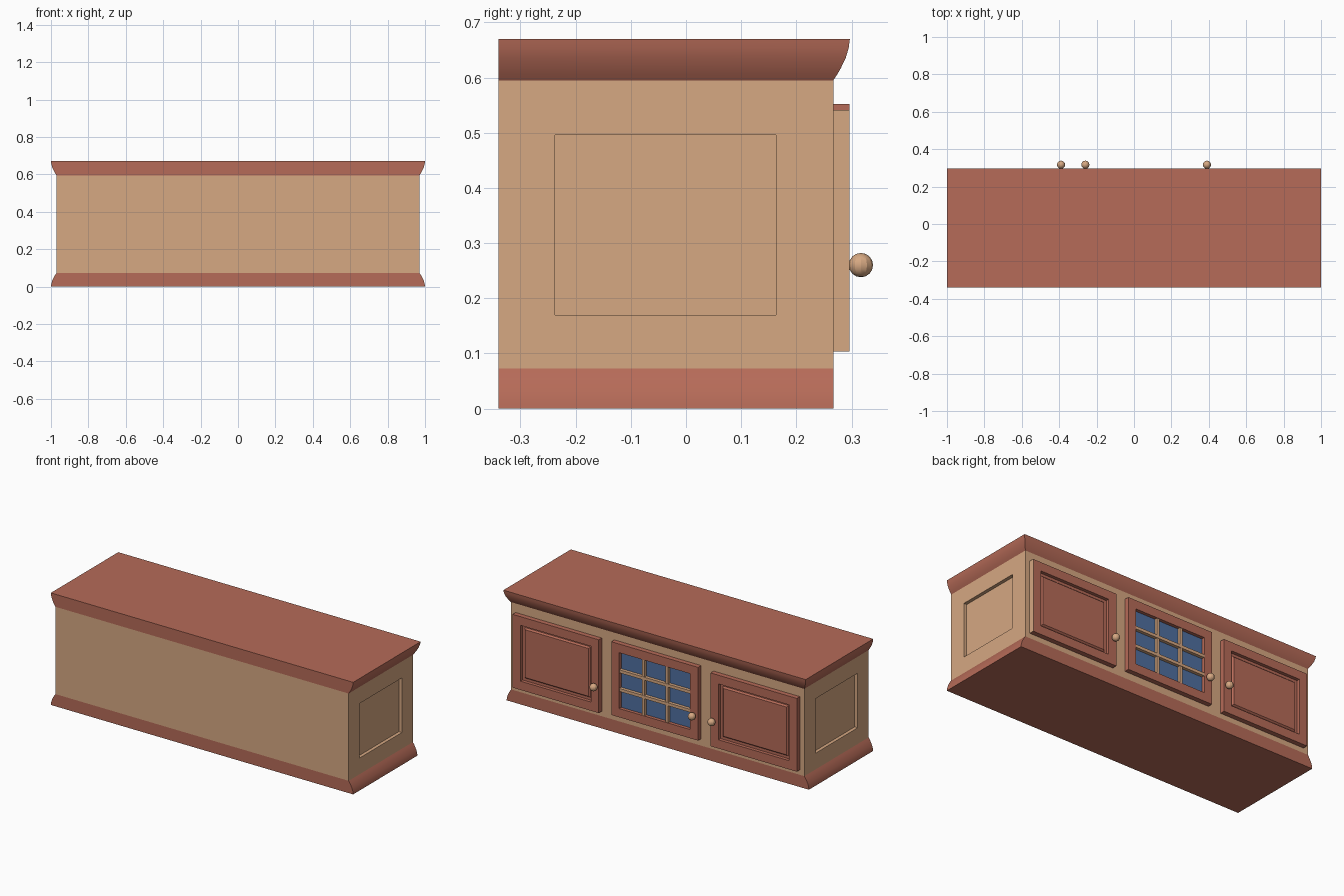
import bpy, bmesh, math
from mathutils import Matrix

if "Cube" in bpy.data.objects:
    bpy.data.objects.remove(bpy.data.objects["Cube"])


def srgb(r, g, b):
    f = lambda c: c / 12.92 if c <= 0.04045 else ((c + 0.055) / 1.055) ** 2.4
    return (f(r / 255), f(g / 255), f(b / 255), 1)


def material(name, col):
    m = bpy.data.materials.new(name)
    m.diffuse_color = col
    m.use_nodes = True
    m.node_tree.nodes["Principled BSDF"].inputs["Base Color"].default_value = m.diffuse_color
    return m


RED = material("red_wood", srgb(182, 107, 88))
TAN = material("tan_wood", srgb(214, 168, 130))
BLUE = material("blue_glass", srgb(80, 112, 160))


def finish(name, bm, mat):
    bmesh.ops.recalc_face_normals(bm, faces=bm.faces)
    me = bpy.data.meshes.new(name)
    bm.to_mesh(me)
    bm.free()
    me.materials.append(mat)
    ob = bpy.data.objects.new(name, me)
    bpy.context.collection.objects.link(ob)
    return ob


def loft(name, mat, axis, rings):
    """Skin a stack of rectangles (t, a0, a1, b0, b1) along an axis and cap the ends."""
    place = {"x": lambda t, a, b: (t, a, b),
             "y": lambda t, a, b: (a, t, b),
             "z": lambda t, a, b: (a, b, t)}[axis]
    bm = bmesh.new()
    loops = [[bm.verts.new(place(t, a, b)) for a, b in
              ((a0, b0), (a1, b0), (a1, b1), (a0, b1))]
             for t, a0, a1, b0, b1 in rings]
    for lo, hi in zip(loops, loops[1:]):
        for i in range(4):
            j = (i + 1) % 4
            bm.faces.new((lo[i], lo[j], hi[j], hi[i]))
    bm.faces.new(loops[0])
    bm.faces.new(loops[-1])
    return finish(name, bm, mat)


def box(name, mat, x0, x1, y0, y1, z0, z1):
    return loft(name, mat, "z", [(z0, x0, x1, y0, y1), (z1, x0, x1, y0, y1)])


def smooth(ob):
    bpy.ops.object.select_all(action="DESELECT")
    ob.select_set(True)
    bpy.context.view_layer.objects.active = ob
    bpy.ops.object.shade_smooth_by_angle(angle=math.radians(25))


BACK, FACE, HALF = -0.34, 0.267, 0.97
Z_BASE, Z_CROWN, Z_TOP = 0.073, 0.595, 0.67

# Carcass with a recessed panel in each end
outer = (BACK, FACE, Z_BASE, Z_CROWN)
panel = (-0.237, 0.163, 0.17, 0.496)
loft("cabinet_body", TAN, "x", [
    (-HALF + 0.02, *panel), (-HALF, *panel), (-HALF, *outer),
    (HALF, *outer), (HALF, *panel), (HALF - 0.02, *panel)])

# Crown moulding flares on both ends and the door side, base only on the ends
flare = [(0.0, 0.0), (0.15, 0.25), (0.29, 0.45), (0.54, 0.75), (0.78, 0.93), (1.0, 1.0)]
smooth(loft("crown_top", RED, "z", [
    (Z_CROWN + h * (Z_TOP - Z_CROWN), -HALF - 0.03 * o, HALF + 0.03 * o, BACK, FACE + 0.03 * o)
    for h, o in flare]))
smooth(loft("base_plinth", RED, "z", [
    (Z_BASE * (1 - h), -HALF - 0.03 * o, HALF + 0.03 * o, BACK, FACE)
    for h, o in flare]))


# Doors
def door(name, x0, x1, z0, z1, inner):
    """inner: list of (inset, y) steps from the front frame inward."""
    steps = [(0, FACE), (0, 0.296)] + inner
    return loft(name, RED, "y", [(y, x0 + i, x1 - i, z0 + i, z1 - i) for i, y in steps])


raised = [(0.052, 0.296), (0.052, 0.276), (0.068, 0.276), (0.076, 0.285)]
left = door("panel_door_1", 0.37, 0.94, 0.103, 0.541, raised)
door("panel_door_2", -0.94, -0.37, 0.103, 0.541, raised)
door("glass_door", -0.287, 0.287, 0.114, 0.552, [(0.052, 0.296), (0.052, 0.272)])

# Outer edge of the first door is tan
left.data.materials.append(TAN)
for p in left.data.polygons:
    if p.normal.x > 0.9 and p.center.x > 0.93:
        p.material_index = 1

# Glass and glazing bars
gx, g0, g1 = 0.235, 0.166, 0.50
box("glass_pane", BLUE, -gx, gx, 0.271, 0.276, g0, g1)
for k in (1, 2):
    x = -gx + 2 * gx * k / 3
    z = g0 + (g1 - g0) * k / 3
    box(f"upright_bar_{k}", TAN, x - 0.009, x + 0.009, 0.274, 0.293, g0, g1)
    box(f"cross_bar_{k}", TAN, -gx, gx, 0.274, 0.295, z - 0.009, z + 0.009)

# Knobs
for k, x in enumerate((0.39, -0.26, -0.39), 1):
    bm = bmesh.new()
    bmesh.ops.create_uvsphere(bm, u_segments=12, v_segments=8, radius=0.022,
                              matrix=Matrix.Translation((x, 0.317, 0.26)))
    smooth(finish(f"knob_{k}", bm, TAN))
